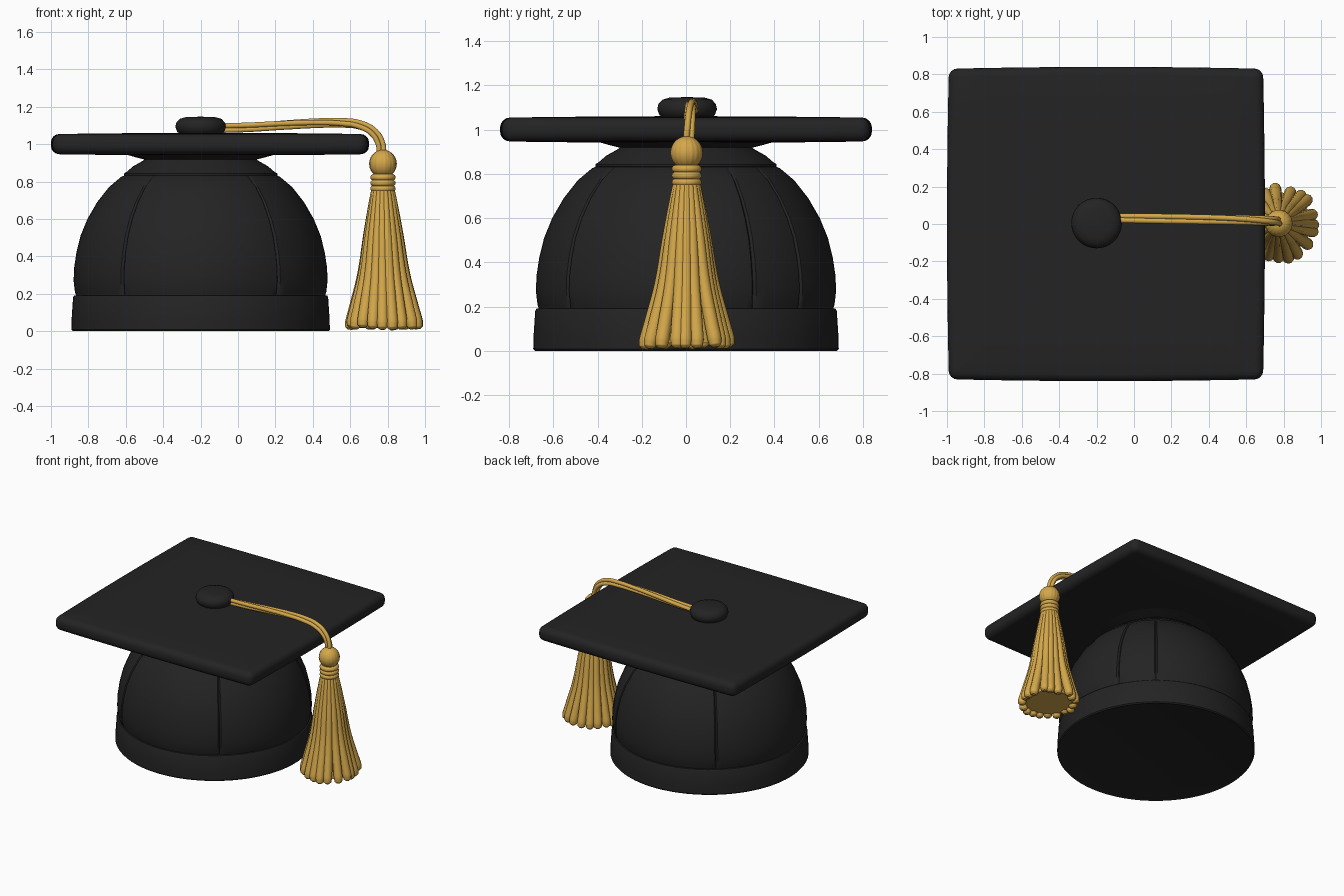
import bpy, bmesh, random
from math import sin, cos, pi, radians
from mathutils import Vector

random.seed(4)
if "Cube" in bpy.data.objects:
    bpy.data.objects.remove(bpy.data.objects["Cube"], do_unlink=True)


def material(name, rgb):
    m = bpy.data.materials.new(name)
    m.use_nodes = True
    m.diffuse_color = (*rgb, 1)
    bsdf = m.node_tree.nodes["Principled BSDF"]
    bsdf.inputs["Base Color"].default_value = (*rgb, 1)
    bsdf.inputs["Roughness"].default_value = 0.8
    return m


BLACK = material("black cloth", (0.017, 0.017, 0.017))
GOLD = material("gold thread", (0.66, 0.39, 0.07))
CAP_X = -0.2
TASSEL_X = 0.775


def activate(obj):
    bpy.ops.object.select_all(action='DESELECT')
    obj.select_set(True)
    bpy.context.view_layer.objects.active = obj


def finish(bm, name, mat, angle=35):
    bmesh.ops.remove_doubles(bm, verts=bm.verts, dist=0.0002)
    bmesh.ops.recalc_face_normals(bm, faces=bm.faces)
    mesh = bpy.data.meshes.new(name)
    bm.to_mesh(mesh)
    bm.free()
    obj = bpy.data.objects.new(name, mesh)
    bpy.context.collection.objects.link(obj)
    mesh.materials.append(mat)
    activate(obj)
    bpy.ops.object.shade_smooth_by_angle(angle=radians(angle))
    return obj


def lathe(name, profile, x, y, mat, angles=None, scale=lambda a, z: 1):
    """Spin (radius, z) points about a vertical axis; scale can dent the radius."""
    angles = angles or [2 * pi * i / 64 for i in range(64)]
    bm = bmesh.new()
    rings = [[bm.verts.new((x + r * scale(a, z) * cos(a), y + r * scale(a, z) * sin(a), z))
              for a in angles] for r, z in profile]
    n = len(angles)
    for low, high in zip(rings, rings[1:]):
        for i in range(n):
            j = (i + 1) % n
            bm.faces.new((low[i], low[j], high[j], high[i]))
    return finish(bm, name, mat)


def rope(name, strands, thickness, mat):
    """One mesh of smooth tubes; each strand is a list of (point, relative radius)."""
    cu = bpy.data.curves.new(name, 'CURVE')
    cu.dimensions = '3D'
    cu.bevel_depth = thickness
    cu.bevel_resolution = 3
    cu.resolution_u = 6
    cu.use_fill_caps = True
    for strand in strands:
        sp = cu.splines.new('BEZIER')
        sp.bezier_points.add(len(strand) - 1)
        for bp, (co, rad) in zip(sp.bezier_points, strand):
            bp.co, bp.radius = co, rad
            bp.handle_left_type = bp.handle_right_type = 'AUTO'
    cu.materials.append(mat)
    obj = bpy.data.objects.new(name, cu)
    bpy.context.collection.objects.link(obj)
    activate(obj)
    bpy.ops.object.convert(target='MESH')
    bpy.ops.object.shade_smooth_by_angle(angle=radians(50))


# Skull cap with stitched seams running up the dome
seams = [radians(d) for d in (27, 50, 129, 232, 308)]
half = radians(0.9)
angles = [2 * pi * i / 90 for i in range(90)]
angles = [a for a in angles if all(abs(a - s) > 1.5 * half for s in seams)]
angles = sorted(angles + [s + k * half for s in seams for k in (-1, 0, 1)])


def seam_dent(a, z):
    return 0.982 if 0.2 < z < 0.83 and any(abs(a - s) < half / 2 for s in seams) else 1


lathe("skull_cap", [(0, 0.17), (0.66, 0.17), (0.672, 0.21), (0.679, 0.27), (0.676, 0.34),
                    (0.664, 0.42), (0.642, 0.51), (0.605, 0.6), (0.553, 0.69),
                    (0.49, 0.77), (0.425, 0.825), (0.40, 0.835), (0, 0.835)],
      CAP_X, 0, BLACK, angles, seam_dent)

# Head band
lathe("head_band", [(0, 0.005), (0.67, 0.005), (0.684, 0), (0.691, 0.008), (0.69, 0.06),
                    (0.682, 0.18), (0.677, 0.19), (0.66, 0.192), (0, 0.192)],
      CAP_X, 0, BLACK, angles)

# Crown collar, flaring out under the board
lathe("crown_collar", [(0, 0.825), (0.40, 0.825), (0.41, 0.833), (0.41, 0.843), (0.395, 0.852),
                       (0.36, 0.882), (0.31, 0.91), (0.3, 0.918), (0.34, 0.928),
                       (0.39, 0.942), (0.45, 0.955), (0, 0.96)], CAP_X, 0, BLACK)

# Square board with soft rim and gently bowed sides
bm = bmesh.new()
bmesh.ops.create_cube(bm, size=1)
for v in bm.verts:
    v.co = Vector((v.co.x * 1.70, v.co.y * 1.68, v.co.z * 0.115))
upright = [e for e in bm.edges if abs(e.verts[0].co.z - e.verts[1].co.z) > 0.01]
bmesh.ops.bevel(bm, geom=upright, offset=0.045, segments=4, profile=0.5, affect='EDGES')
rim = [e for e in bm.edges if abs(e.verts[0].co.z - e.verts[1].co.z) < 0.001]
bmesh.ops.bevel(bm, geom=rim, offset=0.045, segments=4, profile=0.5, affect='EDGES')
for axis in range(2):
    for k in range(-3, 4):
        normal = Vector((0, 0, 0))
        normal[axis] = 1
        bmesh.ops.bisect_plane(bm, geom=bm.verts[:] + bm.edges[:] + bm.faces[:],
                               plane_co=normal * k * 0.21, plane_no=normal)
for v in bm.verts:
    u, w = v.co.x / 0.85, v.co.y / 0.84
    v.co = Vector((v.co.x * (1 - 0.012 * w * w) - 0.15, v.co.y * (1 - 0.012 * u * u),
                   1.0 + v.co.z * (1.05 - 0.12 * max(u * u, w * w))))
finish(bm, "square_board", BLACK)

# Button
lathe("button", [(0, 1.045), (0.10, 1.047), (0.125, 1.065), (0.135, 1.092), (0.13, 1.115),
                 (0.112, 1.135), (0.08, 1.144), (0, 1.147)], CAP_X, 0.005, BLACK)

# Cord: three strands twisting slowly about one path over the edge
path = [Vector(p) for p in ((-0.14, 0.028, 1.085), (0.05, 0.028, 1.092), (0.25, 0.027, 1.105),
                            (0.42, 0.026, 1.113), (0.55, 0.024, 1.113), (0.65, 0.02, 1.10),
                            (0.725, 0.015, 1.06), (0.762, 0.012, 1.0), (0.77, 0.01, 0.94))]
side = Vector((0, 1, 0))
strands = []
for k in range(3):
    strand = []
    for i, p in enumerate(path):
        along = (path[min(i + 1, len(path) - 1)] - path[max(i - 1, 0)]).normalized()
        turn = 2 * pi * k / 3 + 0.3 * i
        strand.append((p + 0.014 * (side * cos(turn) + along.cross(side) * sin(turn)), 1))
    strands.append(strand)
rope("cord", strands, 0.0145, GOLD)

# Tassel knot: ribbed ball
ball = [(0.073 * sin(pi * i / 14), 0.895 - 0.075 * cos(pi * i / 14)) for i in range(15)]
ribs = [2 * pi * i / 72 for i in range(72)]
lathe("tassel_knot", ball, TASSEL_X, 0.003, GOLD, ribs, lambda a, z: 1 + 0.015 * cos(18 * a))

# Wound bands below the knot
for i, z in enumerate((0.822, 0.792, 0.762)):
    bpy.ops.mesh.primitive_torus_add(location=(TASSEL_X, 0.003, z), major_radius=0.05,
                                     minor_radius=0.018, major_segments=40, minor_segments=10)
    band = bpy.context.object
    band.name = "tassel_band_%d" % (i + 1)
    band.data.materials.append(GOLD)
    bpy.ops.object.shade_smooth_by_angle(angle=radians(50))

# Tassel core behind the threads
lathe("tassel_core", [(0, 0.035), (0.165, 0.035), (0.145, 0.12), (0.108, 0.3), (0.08, 0.5),
                      (0.052, 0.72), (0.048, 0.84), (0, 0.84)], TASSEL_X + 0.005, 0.003, GOLD)

# Tassel threads, thickening and splaying toward the hem
shape = [(0.76, 0.045, 0.55), (0.68, 0.06, 0.6), (0.5, 0.087, 0.78), (0.3, 0.117, 0.86),
         (0.13, 0.158, 0.96), (0.045, 0.18, 1.0), (0.018, 0.185, 0.85), (0.006, 0.187, 0.4)]
threads = []
count = 19
for k in range(count):
    a0 = 2 * pi * k / count
    sway, spread, lift = (random.uniform(-0.09, 0.09), random.uniform(-0.008, 0.012),
                          random.uniform(0, 0.014))
    thread = []
    for z, r, thick in shape:
        drop = 1 - z / 0.76
        a = a0 + sway * drop
        r += spread * drop
        thread.append((Vector((TASSEL_X + 0.01 * drop + r * cos(a), 0.003 + r * sin(a),
                               z + lift * drop)), thick))
    threads.append(thread)
rope("tassel_threads", threads, 0.032, GOLD)
